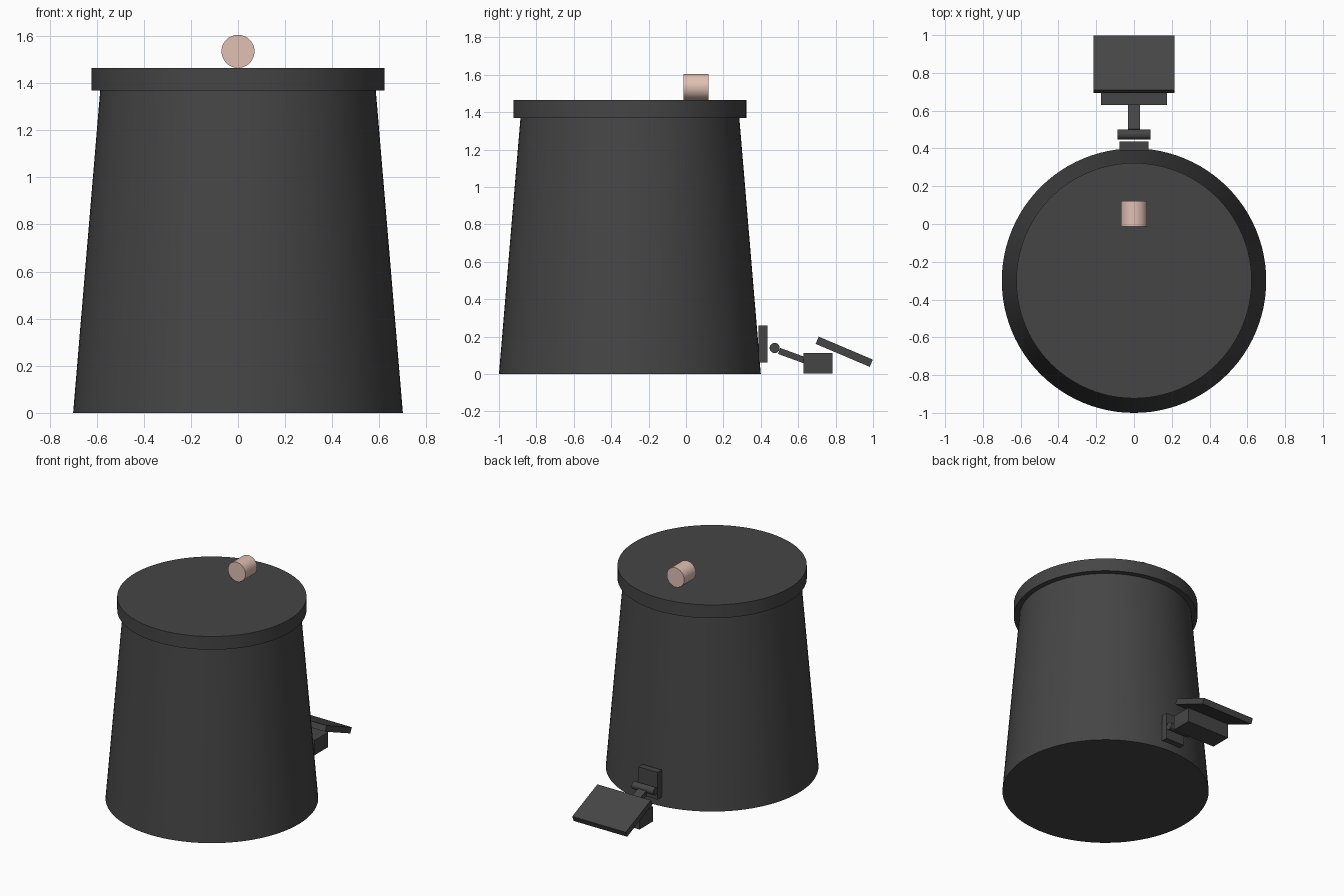
import bpy
from math import radians, pi

if "Cube" in bpy.data.objects:
    bpy.data.objects.remove(bpy.data.objects["Cube"])


def material(name, rgb):
    m = bpy.data.materials.new(name)
    m.diffuse_color = (*rgb, 1)
    m.use_nodes = True
    m.node_tree.nodes["Principled BSDF"].inputs["Base Color"].default_value = m.diffuse_color
    return m


DARK = material("dark_metal", (0.06, 0.06, 0.06))
PINK = material("pale_pink", (0.75, 0.53, 0.45))


def finish(name, mat):
    ob = bpy.context.object
    ob.name = name
    ob.data.materials.append(mat)
    bpy.ops.object.shade_smooth_by_angle(angle=radians(30))
    return ob


def cone(name, r1, r2, depth, loc, rot=(0, 0, 0), mat=DARK, sides=64):
    bpy.ops.mesh.primitive_cone_add(vertices=sides, radius1=r1, radius2=r2,
                                    depth=depth, location=loc, rotation=rot)
    return finish(name, mat)


def box(name, size, loc, tilt=0):
    bpy.ops.mesh.primitive_cube_add(size=1, location=loc, rotation=(radians(tilt), 0, 0))
    bpy.context.object.scale = size
    bpy.ops.object.transform_apply(location=False, rotation=False, scale=True)
    return finish(name, DARK)


# tapered bin and its lid
cone("bin_body", 0.70, 0.585, 1.37, (0, -0.30, 0.685), sides=96)
cone("lid", 0.623, 0.623, 0.096, (0, -0.30, 1.417), sides=96)

# lid handle, a short cylinder lying along y
cone("lid_knob", 0.07, 0.07, 0.135, (0, 0.053, 1.535), (pi / 2, 0, 0), PINK)

# pedal mechanism at the back
box("pedal_bracket", (0.155, 0.048, 0.198), (0, 0.412, 0.161))
cone("pedal_pivot", 0.027, 0.027, 0.175, (0, 0.474, 0.139), (0, pi / 2, 0), sides=32)
box("pedal_arm", (0.066, 0.20, 0.034), (0, 0.592, 0.089), -20)
box("pedal_block", (0.35, 0.154, 0.108), (0, 0.706, 0.058))
box("pedal_plate", (0.43, 0.314, 0.042), (0, 0.846, 0.119), -23)
